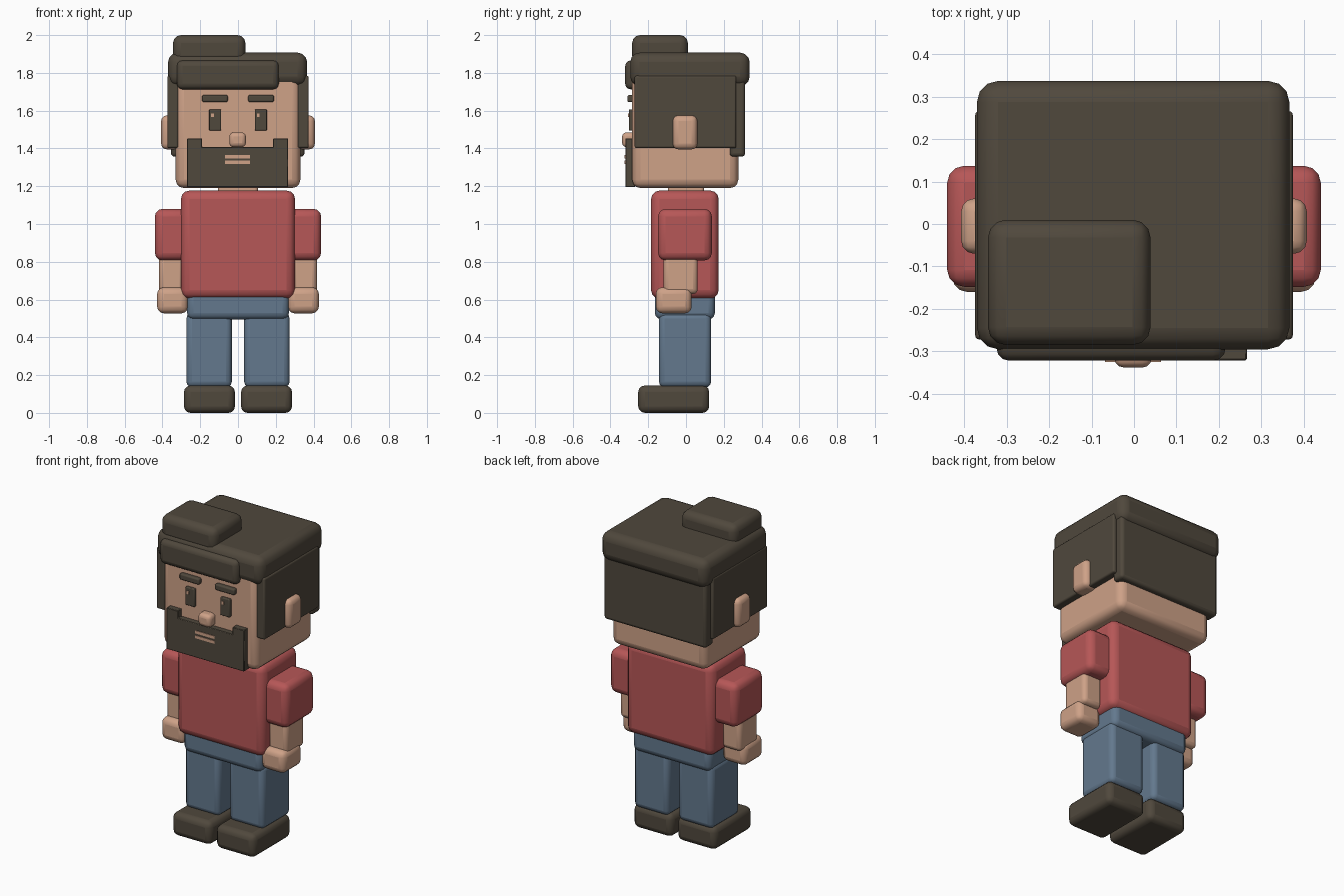
import bpy
import bmesh

if "Cube" in bpy.data.objects:
    bpy.data.objects.remove(bpy.data.objects["Cube"])


def material(name, rgb):
    m = bpy.data.materials.new(name)
    m.diffuse_color = (*rgb, 1)
    m.use_nodes = True
    m.node_tree.nodes["Principled BSDF"].inputs["Base Color"].default_value = m.diffuse_color
    return m


SKIN = material("skin", (0.62, 0.36, 0.245))
RED = material("shirt red", (0.47, 0.095, 0.095))
BLUE = material("denim blue", (0.125, 0.19, 0.27))
BROWN = material("dark brown", (0.08, 0.065, 0.046))


def finish(ob, mat, bevel, segments=3):
    """Colour an object, round its edges and shade it smooth."""
    ob.data.materials.append(mat)
    if bevel:
        b = ob.modifiers.new("rounding", "BEVEL")
        b.width = bevel
        b.segments = segments
        b.limit_method = "ANGLE"
        bpy.ops.object.select_all(action="DESELECT")
        ob.select_set(True)
        bpy.context.view_layer.objects.active = ob
        bpy.ops.object.shade_smooth_by_angle(angle=0.8)
    return ob


def box(name, mat, x, y, z, bevel=0.03):
    """Rounded block from (min, max) ranges on each axis."""
    bm = bmesh.new()
    bmesh.ops.create_cube(bm, size=1)
    for v in bm.verts:
        v.co = [r[0] if c < 0 else r[1] for c, r in zip(v.co, (x, y, z))]
    me = bpy.data.meshes.new(name)
    bm.to_mesh(me)
    bm.free()
    ob = bpy.data.objects.new(name, me)
    bpy.context.collection.objects.link(ob)
    return finish(ob, mat, bevel)


def pair(name, mat, x, y, z, bevel=0.03):
    """The same block on both sides of the body."""
    box("left_" + name, mat, x, y, z, bevel)
    box("right_" + name, mat, (-x[1], -x[0]), y, z, bevel)


def plate(name, mat, outline, y0, y1):
    """Extruded xz outline facing forward."""
    bm = bmesh.new()
    face = bm.faces.new([bm.verts.new((x, y0, z)) for x, z in outline])
    ext = bmesh.ops.extrude_face_region(bm, geom=[face])["geom"]
    for v in ext:
        if isinstance(v, bmesh.types.BMVert):
            v.co.y = y1
    bmesh.ops.recalc_face_normals(bm, faces=bm.faces)
    me = bpy.data.meshes.new(name)
    bm.to_mesh(me)
    bm.free()
    ob = bpy.data.objects.new(name, me)
    bpy.context.collection.objects.link(ob)
    return finish(ob, mat, 0.003, 1)


# Legs and hips
pair("shoe", BROWN, (0.016, 0.286), (-0.253, 0.123), (0, 0.145), 0.035)
pair("leg", BLUE, (0.033, 0.273), (-0.143, 0.133), (0.135, 0.53), 0.03)
box("hips", BLUE, (-0.27, 0.27), (-0.165, 0.153), (0.495, 0.65), 0.035)

# Torso and arms
box("shirt", RED, (-0.302, 0.302), (-0.185, 0.173), (0.605, 1.177), 0.045)
pair("sleeve", RED, (0.25, 0.44), (-0.148, 0.137), (0.807, 1.08), 0.04)
pair("forearm", SKIN, (0.285, 0.418), (-0.118, 0.062), (0.63, 0.86), 0.025)
pair("hand", SKIN, (0.264, 0.428), (-0.16, 0.03), (0.527, 0.665), 0.035)

# Head
box("neck", SKIN, (-0.105, 0.105), (-0.095, 0.095), (1.12, 1.24), 0.015)
box("head", SKIN, (-0.33, 0.33), (-0.285, 0.277), (1.19, 1.83), 0.045)
pair("ear", SKIN, (0.31, 0.407), (-0.07, 0.06), (1.395, 1.575), 0.03)
box("nose", SKIN, (-0.046, 0.042), (-0.338, -0.26), (1.407, 1.485), 0.022)

# Hair
box("hair_top", BROWN, (-0.37, 0.366), (-0.295, 0.337), (1.73, 1.907), 0.05)
pair("hair_side", BROWN, (0.315, 0.374), (-0.272, 0.266), (1.402, 1.785), 0.01)
box("hair_back", BROWN, (-0.355, 0.352), (0.232, 0.313), (1.357, 1.84), 0.018)
box("hair_fringe", BROWN, (-0.324, 0.216), (-0.322, -0.2), (1.713, 1.866), 0.03)
box("hair_bun", BROWN, (-0.344, 0.039), (-0.285, 0.01), (1.85, 2.0), 0.042)

# Beard with a raised jaw at each side, and a mouth of two lips
plate("beard", BROWN, [(-0.27, 1.195), (0.266, 1.195), (0.266, 1.453),
                       (0.186, 1.453), (0.186, 1.407), (-0.19, 1.407),
                       (-0.19, 1.453), (-0.27, 1.453)], -0.321, -0.27)
box("lower_lip", SKIN, (-0.068, 0.064), (-0.325, -0.318), (1.317, 1.335), 0)
box("upper_lip", SKIN, (-0.068, 0.064), (-0.325, -0.318), (1.347, 1.365), 0)

# Eyes, highlights and brows
pair("eye", BROWN, (0.089, 0.153), (-0.303, -0.27), (1.495, 1.607), 0.005)
for side, x in (("right", -0.142), ("left", 0.1)):
    box(side + "_eye_glint", SKIN, (x, x + 0.015), (-0.306, -0.3),
        (1.566, 1.586), 0)
pair("brow", BROWN, (0.054, 0.19), (-0.31, -0.27), (1.645, 1.683), 0.009)
